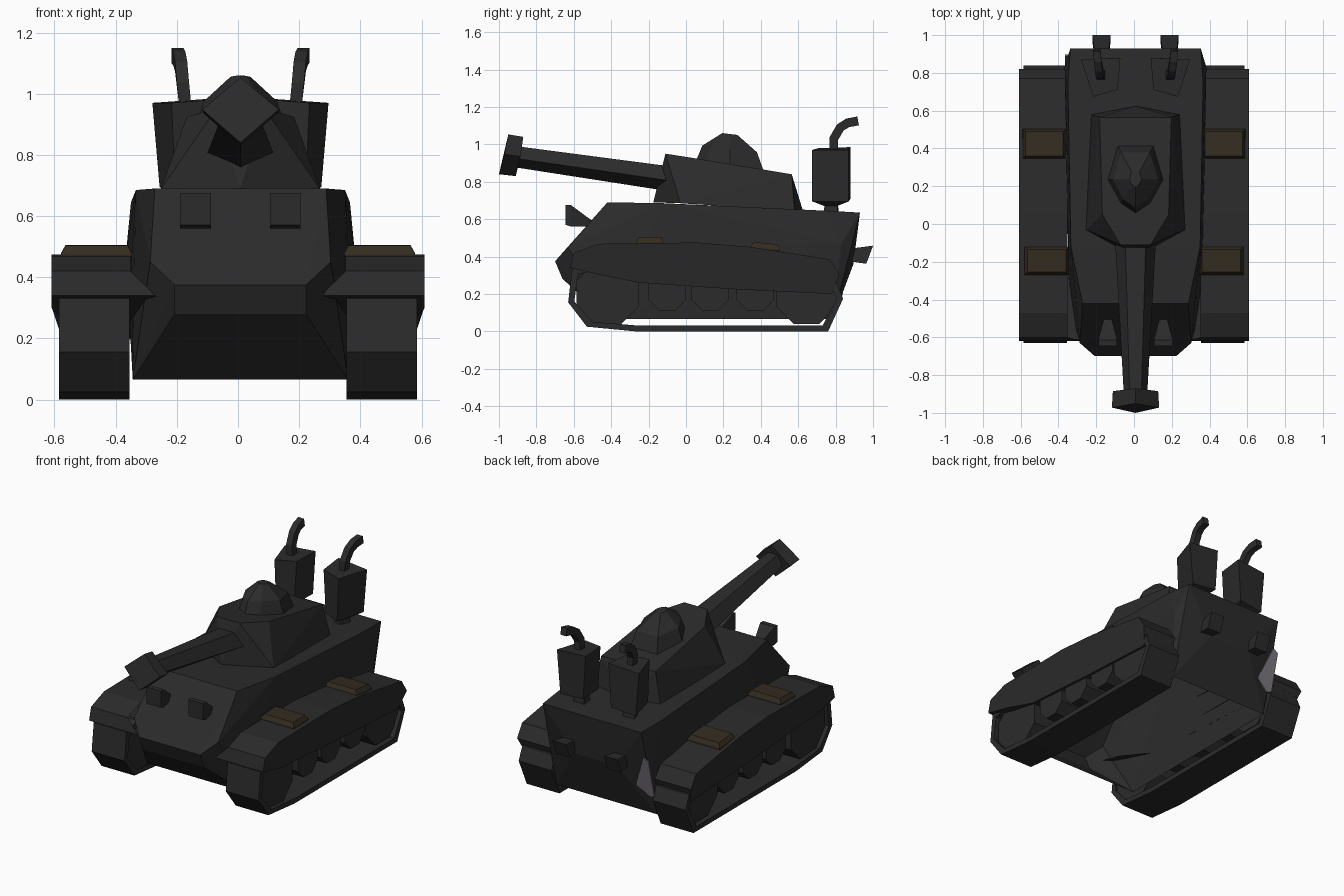
import bpy, bmesh, math
from mathutils import Vector

if "Cube" in bpy.data.objects:
    bpy.data.objects.remove(bpy.data.objects["Cube"])


def material(name, rgb):
    m = bpy.data.materials.new(name)
    m.diffuse_color = (*rgb, 1)
    m.use_nodes = True
    m.node_tree.nodes["Principled BSDF"].inputs["Base Color"].default_value = m.diffuse_color
    return m


ARMOUR = material("dark_armour", (0.024, 0.024, 0.024))
PAD = material("brown_pad", (0.034, 0.024, 0.014))
PATCH = material("grey_patch", (0.20, 0.19, 0.22))


def finish(name, bm, mat):
    bmesh.ops.recalc_face_normals(bm, faces=bm.faces)
    me = bpy.data.meshes.new(name)
    bm.to_mesh(me)
    bm.free()
    me.materials.append(mat)
    ob = bpy.data.objects.new(name, me)
    bpy.context.collection.objects.link(ob)
    return ob


def loft(name, rings, mat=ARMOUR, closed=False, first_cap=True):
    """Skin equal-length rings; cap the ends, or join last to first when closed."""
    bm = bmesh.new()
    vs = [[bm.verts.new(p) for p in r] for r in rings]
    pairs = list(zip(vs, vs[1:])) + ([(vs[-1], vs[0])] if closed else [])
    for a, b in pairs:
        n = len(a)
        for i in range(n):
            j = (i + 1) % n
            bm.faces.new((a[i], a[j], b[j], b[i]))
    if not closed:
        if first_cap:
            bm.faces.new(vs[0])
        bm.faces.new(vs[-1])
    return finish(name, bm, mat)


def convex_shell(name, pts):
    """Convex shell round the points and their mirror images, open underneath."""
    bm = bmesh.new()
    for p in pts + [(-x, y, z) for x, y, z in pts if x]:
        bm.verts.new(p)
    res = bmesh.ops.convex_hull(bm, input=bm.verts)
    junk = [e for e in res["geom_interior"] if isinstance(e, bmesh.types.BMVert)]
    bmesh.ops.delete(bm, geom=junk, context='VERTS')
    bmesh.ops.dissolve_limit(bm, angle_limit=0.02, verts=bm.verts, edges=bm.edges)
    bm.normal_update()
    under = [f for f in bm.faces if f.normal.z < -0.97]
    bmesh.ops.delete(bm, geom=under, context='FACES')
    return finish(name, bm, ARMOUR)


# Hull
convex_shell("hull", [
    (0.28, -0.42, 0.69), (0.342, -0.12, 0.685), (0.358, 0.75, 0.645), (0.345, 0.93, 0.635),
    (0.295, -0.63, 0.45), (0.357, -0.10, 0.45), (0.375, 0.83, 0.47),
    (0.215, -0.70, 0.375), (0.215, -0.66, 0.28), (0.15, 0.895, 0.36),
    (0.352, -0.42, 0.065), (0.352, 0.785, 0.065)])

# Grey patch on the rear plate
loft("rear_patch", [[(x, 0.79 + (z - 0.065) * 0.2456 + d, z) for x, z in
     ((-0.335, 0.46), (-0.255, 0.25), (-0.34, 0.19), (-0.372, 0.20), (-0.372, 0.44))]
     for d in (0.005, 0.014)], PATCH)

# Turret
convex_shell("turret", [
    (0, -0.175, 0.69), (0.262, -0.03, 0.685), (0.235, 0.58, 0.645), (0, 0.625, 0.645),
    (0.08, -0.11, 0.95), (0.175, 0.05, 0.925), (0.19, 0.565, 0.84)])

# Cupola dome: tilted base ring shrinking to a small top
base = [(0, -0.185), (0.08, -0.13), (0.15, 0.0), (0.095, 0.18),
        (-0.095, 0.18), (-0.15, 0.0), (-0.08, -0.13)]
loft("cupola", [[(x * k, 0.235 + y * k, z - 0.12 * y * k) for x, y in base]
                for k, z in ((1.0, 0.88), (0.80, 0.975), (0.22, 1.055))], first_cap=False)


# Gun barrel: flat-topped, keel-bottomed section
def barrel_ring(y, z, w, h):
    return [(x * w, y, z + v * h) for x, v in
            ((-0.5, 1), (0.5, 1), (1, -0.15), (0, -1), (-1, -0.15))]


loft("gun_barrel", [barrel_ring(-0.09, 0.816, 0.108, 0.067),
                    barrel_ring(-0.90, 0.932, 0.062, 0.057)])

# Muzzle brake: diamond block pitched along the barrel
loft("muzzle_brake", [
    [(0, -0.91, 0.83), (0.12, -0.885, 0.935), (0, -0.87, 1.04), (-0.12, -0.885, 0.935)],
    [(0, -1.0, 0.84), (0.125, -0.972, 0.948), (0, -0.95, 1.053), (-0.125, -0.972, 0.948)]])

# Side profiles (y, z) of running gear
fender = [(-0.62, 0.34), (-0.60, 0.42), (-0.47, 0.468), (0.06, 0.475), (0.34, 0.452),
          (0.77, 0.385), (0.82, 0.305), (0.78, 0.20), (0.26, 0.225), (-0.25, 0.26), (-0.45, 0.30)]
belt = [(-0.61, 0.33), (-0.63, 0.155), (-0.53, 0.025), (-0.27, 0.0),
        (0.76, 0.0), (0.84, 0.175), (0.77, 0.34), (-0.50, 0.36)]
belt_in = [(0.1 + (y - 0.1) * 0.955, 0.18 + (z - 0.18) * 0.83) for y, z in belt]
wheels = [(-0.42, 0.20, 0.18), (-0.10, 0.21, 0.108), (0.13, 0.21, 0.108),
          (0.37, 0.21, 0.108), (0.645, 0.20, 0.175)]
pipe = [(0.79, 0.975), (0.79, 1.03), (0.825, 1.09), (0.865, 1.115), (0.92, 1.125)]

for side, s in (("left", -1), ("right", 1)):
    # Fender, its outer skirt tucked in low down, open towards the hull
    loft(side + "_fender", [[(s * 0.352, y, z) if z > 0.4 or y > -0.4 else (s * 0.27, y, z)
                             for y, z in fender],
                            [(s * (0.61 if z >= 0.3 else 0.575), y, z) for y, z in fender]],
         first_cap=False)
    # Track belt
    loft(side + "_track", [[(s * x, y, z) for y, z in p] for x, p in
         ((0.355, belt), (0.585, belt), (0.585, belt_in), (0.355, belt_in))], closed=True)
    # Road wheels
    for i, (cy, cz, r) in enumerate(wheels):
        ring = [(cy + r * math.cos((k + 0.5) * math.pi / 4),
                 cz + r * math.sin((k + 0.5) * math.pi / 4)) for k in range(8)]
        loft(f"{side}_wheel_{i}", [[(s * x, y, z) for y, z in ring] for x in (0.36, 0.56)])
    # Fender pads with bevelled tops
    for i, (x0, x1, y0, y1, za, zb) in enumerate((
            (0.355, 0.57, -0.26, -0.13, 0.503, 0.505), (0.37, 0.58, 0.355, 0.495, 0.478, 0.465))):
        loft(f"{side}_pad_{i}", [
            [(s * (x0 - e), y0 - e, za - d), (s * (x1 + e), y0 - e, za - d),
             (s * (x1 + e), y1 + e, zb - d), (s * (x0 - e), y1 + e, zb - d)]
            for e, d in ((0.009, 0.035), (0.008, 0.025), (-0.006, 0.0))], PAD)
    # Exhaust box, tapered downwards, on a small pedestal
    top = [(0.225, 0.675, 0.97), (0.288, 0.87, 0.97), (0.08, 0.88, 0.985), (0.095, 0.71, 0.98)]
    loft(side + "_exhaust_box", [
        [(s * (0.17 + (x - 0.17) * k), 0.775 + (y - 0.775) * q, zt - drop) for x, y, zt in top]
        for k, q, drop in ((0.4, 0.4, 0.35), (0.35, 0.35, 0.30), (0.8, 1, 0.275), (1, 1, 0))])
    # Curved exhaust pipe
    rings = []
    for i, p in enumerate(pipe):
        a, b = pipe[max(i - 1, 0)], pipe[min(i + 1, len(pipe) - 1)]
        t = Vector((b[0] - a[0], b[1] - a[1])).normalized()
        rings.append([(s * (0.182 + 0.006 * i) + dx * 0.02, p[0] - t.y * n * 0.024,
                       p[1] + t.x * n * 0.024)
                      for dx, n in ((-1, -1), (1, -1), (1, 1), (-1, 1))])
    loft(side + "_exhaust_pipe", rings)
    # Headlight: block with an upright face, narrowing back into the hull
    loft(side + "_headlight", [
        [(s * (0.147 + dx * w), y, z) for dx, z in ((-1, z0), (1, z0), (1, z1), (-1, z1))]
        for w, y, z0, z1 in ((0.05, -0.645, 0.57, 0.675), (0.05, -0.615, 0.56, 0.675),
                             (0.02, -0.50, 0.56, 0.59))])
    # Rear stub
    loft(side + "_rear_stub", [
        [(s * (0.18 + dx * w), y + dz * 0.018, 0.41 + dz * h)
         for dx, dz in ((-1, -1), (1, -1), (1, 1), (-1, 1))]
        for w, h, y in ((0.035, 0.035, 0.88), (0.048, 0.048, 0.982))])

# Upper works sit slightly off centre
for ob in bpy.data.objects:
    if not any(w in ob.name for w in ("fender", "track", "wheel", "pad")):
        ob.location.x = 0.008
